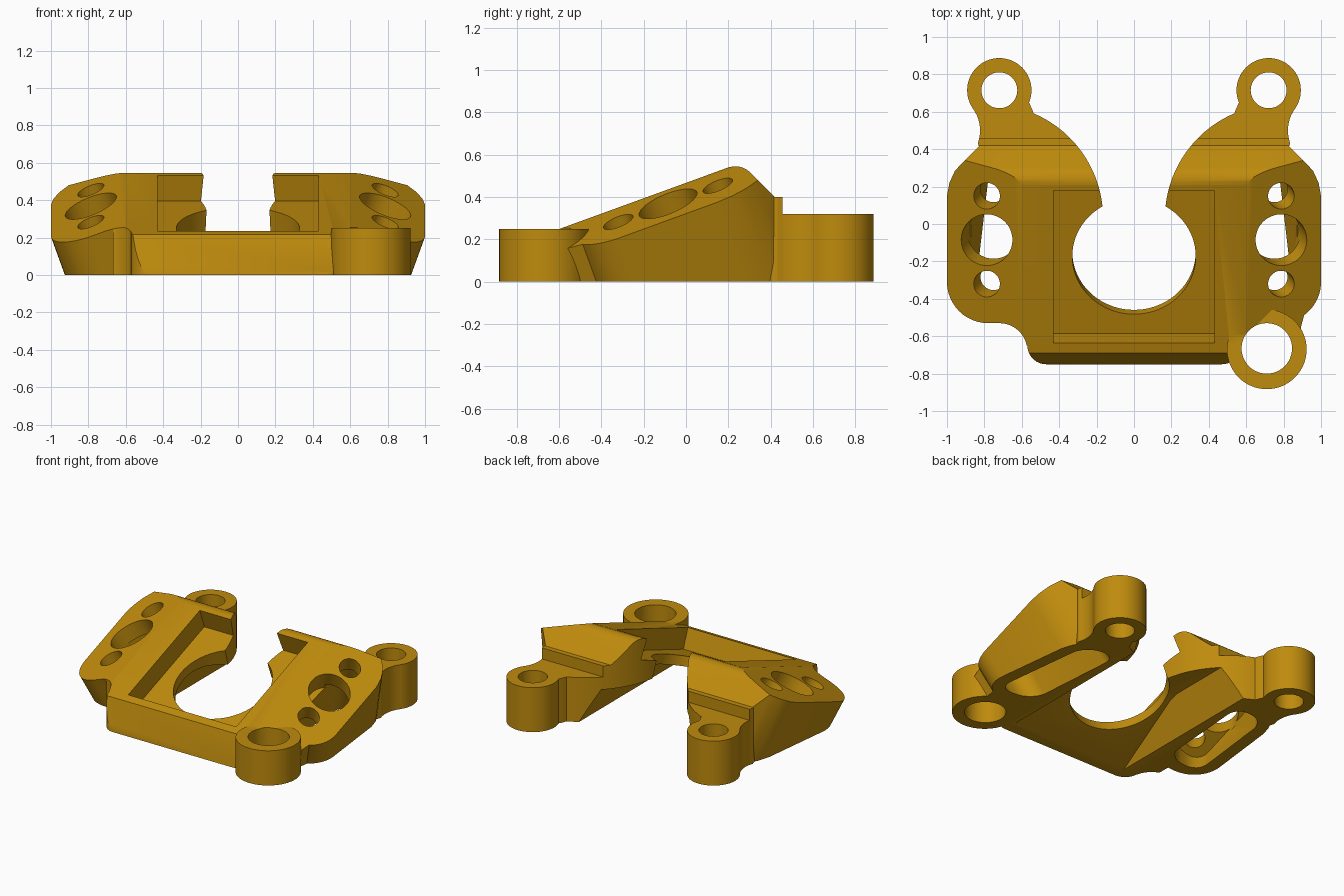
import bpy, bmesh, math
from mathutils import Vector

if "Cube" in bpy.data.objects:
    bpy.data.objects.remove(bpy.data.objects["Cube"])

T = math.tan(math.radians(20))           # slope of deck and wings
gold = bpy.data.materials.new("golden_plastic")
gold.diffuse_color = (0.52, 0.258, 0.004, 1)
gold.use_nodes = True
gold.node_tree.nodes["Principled BSDF"].inputs["Base Color"].default_value = gold.diffuse_color


def deck(y):                             # height of the sloping deck
    return 0.467 + T * y


def arc(cx, cy, r, a0, a1, n=10):
    return [(cx + r * math.cos(math.radians(a0 + (a1 - a0) * i / n)),
             cy + r * math.sin(math.radians(a0 + (a1 - a0) * i / n))) for i in range(n + 1)]


def loft(name, a, b):
    """Solid between two matching loops."""
    bm = bmesh.new()
    va, vb = [bm.verts.new(p) for p in a], [bm.verts.new(p) for p in b]
    bm.faces.new(va)
    bm.faces.new(vb)
    for i in range(len(va)):
        j = (i + 1) % len(va)
        bm.faces.new((va[i], va[j], vb[j], vb[i]))
    bmesh.ops.recalc_face_normals(bm, faces=bm.faces)
    me = bpy.data.meshes.new(name)
    bm.to_mesh(me)
    bm.free()
    me.materials.append(gold)
    ob = bpy.data.objects.new(name, me)
    bpy.context.collection.objects.link(ob)
    return ob


def upright(name, pts, z0, z1):
    return loft(name, [(x, y, z0) for x, y in pts], [(x, y, z1) for x, y in pts])


def across(name, pts, half):
    return loft(name, [(-half, y, z) for y, z in pts], [(half, y, z) for y, z in pts])


def tilted(name, pts, side, up, down):
    """Prism square to the wing face, from 'up' above it to 'down' below it."""
    n = Vector((T, -T, 1))
    loops = []
    for t in (up, -down):
        ring = []
        for x, y in pts:
            p = Vector((x, y, deck(y) - T * (x - 0.6))) + n * t
            ring.append((p.x * side, p.y, p.z))
        loops.append(ring)
    return loft(name, *loops)


def combine(ob, other, how):
    m = ob.modifiers.new(how, 'BOOLEAN')
    m.operation, m.solver, m.object = how, 'EXACT', other
    bpy.context.view_layer.objects.active = ob
    bpy.ops.object.modifier_apply(modifier=m.name)
    bpy.data.objects.remove(other)


# core plan: plate, two rear arms, open throat
half = ([(0.47, -0.75)] + arc(0.47, -0.65, 0.1, -80, 0, 8) + arc(0.72, -0.68, 0.15, 168, 110, 8)
        + [(0.67, -0.3), (0.62, 0.25), (0.79, 0.33), (0.825, 0.40)] + arc(1.02, 0.5, 0.197, 200, 144, 10)
        + [(0.72, 0.715), (0.55, 0.72), (0.562, 0.65), (0.545, 0.615)]
        + arc(0.775, 0.03, 0.61, 113, 176, 18) + [(0.165, -0.1)])
plan = half + [(-x, y) for x, y in reversed(half)]
body = upright("mount_bracket", plan, -0.1, 0.8)

# drafted side wings, the right one reaching the front lug
back = [(1, 0.15), (0.987, 0.22), (0.957, 0.285), (0.91, 0.335), (0.86, 0.385), (0.66, 0.32), (0.5, 0.2)]
left = [(0.5, -0.5)] + arc(0.72, -0.68, 0.15, 120, 90, 4) + arc(0.78, -0.31, 0.22, -90, 0, 12)
right = [(0.5, -0.5), (0.62, -0.56), (0.885, -0.61), (0.893, -0.55)] + arc(0.78, -0.31, 0.22, -54, 0, 9)
for s, front in ((-1, left), (1, right)):
    combine(body, tilted("wing", front + back, s, 0.1, 0.6), 'UNION')
    combine(body, upright("rear_lug", arc(s * 0.72, 0.715, 0.172, 0, 354.375, 63), -0.1, 0.8), 'UNION')

# sloping roof with dropped sides
section = [(-1.2, -1), (1.2, -1), (1.2, -0.6 * T), (0.6, 0), (-0.6, 0), (-1.2, -0.6 * T)]
roof = loft("roof", *[[(x, y, deck(y) + z if z > -1 else -1) for x, z in section] for y in (-1, 1)])
combine(body, roof, 'INTERSECT')

# side profile: leaning front, rounded ridge, rear step
profile = ([(-0.75, 0), (-0.55, 0.72), (0.19, 0.72)] + arc(0.233, 0.445, 0.1, 104, 45, 10)
           + [(0.42, 0.40), (0.457, 0.40), (0.457, 0.32), (0.95, 0.32), (0.95, 0)])
combine(body, across("profile", profile, 1.3), 'INTERSECT')

# front lug
combine(body, upright("front_lug", arc(0.71, -0.67, 0.213, 0, 354.375, 63), 0, 0.25), 'UNION')

# rectangular pocket square to the deck
pocket = [(-0.635 - 0.2 * T, deck(-0.635) + 0.2), (-0.585, deck(-0.635) - 0.05 / T),
          (0.23, deck(0.18) - 0.05 / T), (0.18 - 0.2 * T, deck(0.18) + 0.2)]
combine(body, across("pocket", pocket, 0.43), 'DIFFERENCE')

# hollow underside, parallel to the deck, with sloping flanks
under = [(-0.66, -0.1), (-0.66, 0), (-0.06, 0.215), (0.02, 0.23), (0.9, 0.23), (0.9, -0.1)]
hollow = loft("underside", *[[(s * (0.465 - 0.5 * z), y, z) for y, z in under] for s in (-1, 1)])
combine(body, hollow, 'DIFFERENCE')

# round opening square to the deck
ring = [(0.33 * math.cos(a), 0.33 * math.sin(a)) for a in (i * math.tau / 80 for i in range(80))]
c20, s20 = math.cos(math.atan(T)), math.sin(math.atan(T))
bore = loft("bore", *[[(u, -0.18 + v * c20 - h * s20, 0.27 + v * s20 + h * c20) for u, v in ring]
                      for h in (-0.6, 0.13)])
combine(body, bore, 'DIFFERENCE')

# wing slots from below and holes from above
slot = (arc(0.82, -0.34, 0.1, -90, 0, 6) + arc(0.82, 0.15, 0.1, 0, 90, 6)
        + arc(0.80, 0.15, 0.1, 90, 180, 6) + arc(0.78, -0.34, 0.1, 180, 270, 6))
for s in (-1, 1):
    combine(body, tilted("slot", slot, s, -0.1, 0.8), 'DIFFERENCE')
    for y, r in ((-0.32, 0.07), (-0.085, 0.137), (0.15, 0.07)):
        combine(body, tilted("wing_hole", arc(0.787, y, r, 0, 352.5, 47), s, 0.1, 0.13), 'DIFFERENCE')

# lug holes
for x, y, r in ((-0.72, 0.715, 0.096), (0.72, 0.715, 0.096), (0.71, -0.665, 0.135)):
    combine(body, upright("lug_hole", arc(x, y, r, 0, 352.5, 47), -0.3, 0.8), 'DIFFERENCE')

body.select_set(True)
bpy.context.view_layer.objects.active = body
bpy.ops.object.shade_smooth_by_angle(angle=math.radians(25))
